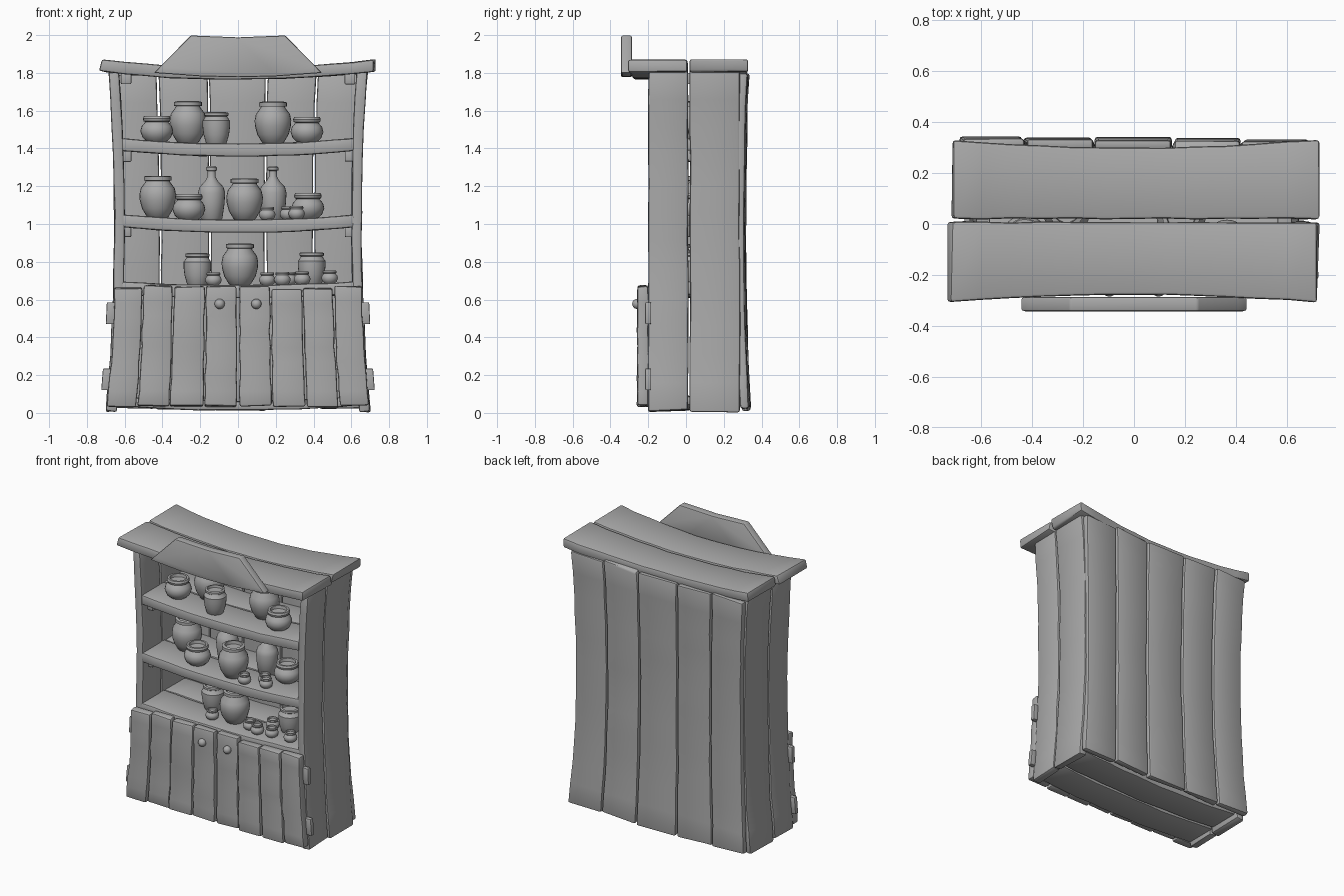
import bpy, bmesh, math, random
from mathutils import Vector

random.seed(4)
if "Cube" in bpy.data.objects:
    bpy.data.objects.remove(bpy.data.objects["Cube"])

GREY = (0.4, 0.4, 0.4, 1)
grey = bpy.data.materials.new("plain grey")
grey.use_nodes = True
grey.diffuse_color = GREY
grey.node_tree.nodes["Principled BSDF"].inputs["Base Color"].default_value = GREY
parts = []


def finish(name, bm, bevel=0.0):
    """Round the hard edges and turn the bmesh into an object."""
    bmesh.ops.recalc_face_normals(bm, faces=bm.faces)
    if bevel:
        hard = [e for e in bm.edges if e.calc_face_angle(0) > 0.6]
        bmesh.ops.bevel(bm, geom=hard, offset=bevel, segments=2, profile=0.5,
                        affect='EDGES', clamp_overlap=True)
        bmesh.ops.recalc_face_normals(bm, faces=bm.faces)
    mesh = bpy.data.meshes.new(name)
    bm.to_mesh(mesh)
    bm.free()
    mesh.materials.append(grey)
    obj = bpy.data.objects.new(name, mesh)
    bpy.context.collection.objects.link(obj)
    parts.append(obj)
    return obj


def plank(name, lo, hi, axis, bend=None, side=1, rings=12, wobble=0.003, ragged=0.009, bevel=0.012):
    """A hand-cut board along one axis, slightly uneven, then bent."""
    bm = bmesh.new()
    u, v = [a for a in range(3) if a != axis]
    loops = []
    for i in range(rings + 1):
        t = i / rings
        edge = [random.uniform(-wobble, wobble) for _ in range(4)]
        loop = []
        for a, b in ((0, 0), (1, 0), (1, 1), (0, 1)):
            co = Vector()
            co[axis] = lo[axis] + t * (hi[axis] - lo[axis])
            if i in (0, rings):
                co[axis] += random.uniform(-ragged, ragged)
            co[u] = (lo, hi)[a][u] + edge[a]
            co[v] = (lo, hi)[b][v] + edge[2 + b]
            if bend:
                co = bend(co)
            co.x *= side
            loop.append(bm.verts.new(co))
        loops.append(loop)
    for p, q in zip(loops, loops[1:]):
        for k in range(4):
            bm.faces.new((p[k], p[k - 1], q[k - 1], q[k]))
    bm.faces.new(loops[0])
    bm.faces.new(loops[-1])
    return finish(name, bm, bevel)


def waist(co):
    """Pull the carcass in at mid height."""
    k = ((co.z - 1) / 0.95) ** 2
    return Vector((co.x * (1 + 0.065 * k), co.y, co.z))


def back_waist(co):
    k = ((co.z - 1) / 0.9) ** 2
    co = waist(co)
    co.y += 0.022 * k
    return co


def drop(x, depth, half):
    return depth * (1 - min(1, (x / half) ** 2))


def sag(depth, half):
    return lambda co: Vector((co.x, co.y, co.z - drop(co.x, depth, half)))


# Side boards, hinges and shelf cleats
for s, label in ((1, "left"), (-1, "right")):
    plank(f"{label}_side_front_board", (0.6, -0.2, 0.01), (0.655, 0.012, 1.81), 2, waist, s)
    plank(f"{label}_side_back_board", (0.6, 0.02, 0.01), (0.655, 0.285, 1.81), 2, waist, s)
    for z in (0.12, 0.47):
        plank(f"{label}_hinge", (0.64, -0.216, z), (0.686, -0.184, z + 0.115), 2,
              waist, s, 1, 0, 0, 0.006)
    for z in (0.93, 1.33, 1.74):
        plank(f"{label}_cleat", (0.565, -0.14, z), (0.62, 0.24, z + 0.06), 1,
              None, s, 2, 0.001, 0.002, 0.006)

# Back boards
back_edges = (-0.65, -0.41, -0.15, 0.145, 0.4, 0.65)
for i, (a, b) in enumerate(zip(back_edges, back_edges[1:])):
    lift = random.uniform(0, 0.012)
    plank("back_board", (a + 0.005, 0.262 + lift, 0.02), (b - 0.005, 0.308 + lift, 1.79), 2,
          back_waist, ragged=0.012)

# Floor boards
for a, b in ((-0.2, 0.03), (0.04, 0.27)):
    plank("floor_board", (-0.64, a, 0.04), (0.64, b, 0.09), 0, sag(0.027, 0.64))

# Shelves
SHELVES = {"low": (0.695, 0.018), "middle": (1.05, 0.028), "high": (1.455, 0.03)}
for label, (top, depth) in SHELVES.items():
    for part, a, b in (("front", -0.2, 0.05), ("back", 0.054, 0.28)):
        plank(f"{label}_shelf_{part}", (-0.615, a, top - 0.068), (0.615, b, top), 0,
              sag(depth, 0.615), ragged=0.003, wobble=0.002)


# Roof boards, hollowed along their outer edge
def roof_bend(co):
    co = sag(0.045, 0.73)(co)
    if abs(co.y) > 0.15:
        co.y -= math.copysign(drop(co.x, 0.032, 0.73), co.y)
    return co


plank("roof_front_board", (-0.725, -0.31, 1.808), (0.725, 0.008, 1.872), 0, roof_bend, ragged=0.012)
plank("roof_back_board", (-0.72, 0.02, 1.808), (0.72, 0.332, 1.872), 0, roof_bend, ragged=0.012)

# Crest board
outline = ((-0.445, 1.8), (-0.41, 1.835), (-0.25, 1.998), (0, 1.988), (0.25, 1.998),
           (0.41, 1.835), (0.445, 1.8), (0.2, 1.782), (0, 1.777), (-0.2, 1.782))
bm = bmesh.new()
face = bm.faces.new([bm.verts.new((x, -0.343, z)) for x, z in outline])
new = bmesh.ops.extrude_face_region(bm, geom=[face])["geom"]
bmesh.ops.translate(bm, vec=(0, 0.056, 0), verts=[g for g in new if isinstance(g, bmesh.types.BMVert)])
finish("crest_board", bm, 0.008)

# Door boards and knobs
door_edges = (0.004, 0.17, 0.34, 0.5, 0.652)
for s, label in ((1, "left"), (-1, "right")):
    for a, b in zip(door_edges, door_edges[1:]):
        top = 0.665 + random.uniform(-0.012, 0.008)
        out = random.uniform(0, 0.01)
        plank(f"{label}_door_board", (a + 0.003, -0.25 - out, 0.035), (b - 0.003, -0.2, top), 2,
              waist, s, 8, 0.004, 0.006, 0.011)
    bm = bmesh.new()
    bmesh.ops.create_uvsphere(bm, u_segments=20, v_segments=12, radius=0.027)
    bmesh.ops.translate(bm, vec=(s * 0.097, -0.258, 0.577), verts=bm.verts)
    finish(f"{label}_door_knob", bm)

# Pottery: radius, height and profile as fractions of them
KINDS = {
    "jar": (0.097, 0.222, ((0, 0), (.5, 0), (.6, .03), (.86, .22), (.98, .42), (1, .55), (.93, .7),
                           (.68, .85), (.66, .88), (.76, .89), (.76, .98), (.58, 1), (.55, .9), (0, .88))),
    "pot": (0.087, 0.133, ((0, 0), (.6, 0), (.86, .15), (1, .4), (.92, .6), (.7, .77), (.8, .8),
                           (.84, .9), (.78, 1), (.62, 1), (.58, .85), (0, .8))),
    "urn": (0.073, 0.168, ((0, 0), (.7, 0), (.76, .04), (.93, .3), (1, .55), (1, .73), (.94, .76),
                           (.78, .87), (.88, .9), (.88, .98), (.7, 1), (.66, .9), (0, .88))),
    "bottle": (0.072, 0.285, ((0, 0), (.7, 0), (.8, .03), (.95, .3), (1, .5), (.88, .61), (.45, .73),
                              (.3, .8), (.28, .91), (.4, .92), (.4, .97), (.28, 1), (0, 1))),
}
KINDS["small_pot"] = (0.044, 0.067, KINDS["pot"][2])


def pottery(kind, shelf, x, y):
    radius, height, profile = KINDS[kind]
    top, depth = SHELVES[shelf]
    bm = bmesh.new()
    verts = [bm.verts.new((r * radius, 0, h * height)) for r, h in profile]
    edges = [bm.edges.new(pair) for pair in zip(verts, verts[1:])]
    bmesh.ops.spin(bm, geom=verts + edges, cent=(0, 0, 0), axis=(0, 0, 1),
                   angle=math.tau, steps=24, use_duplicate=False)
    bmesh.ops.remove_doubles(bm, verts=bm.verts, dist=0.0003)
    bmesh.ops.translate(bm, vec=(x, y, top - drop(x, depth, 0.615) - 0.002), verts=bm.verts)
    finish(f"{shelf}_shelf_{kind}", bm)


PLACES = {
    "high": {"pot": ((-.43, -.05), (.365, -.07)), "jar": ((-.265, .06), (.185, .03)),
             "urn": ((-.115, -.09),)},
    "middle": {"jar": ((-.425, .04), (.035, -.1)), "pot": ((-.26, -.08), (.37, .02)),
               "bottle": ((-.14, .08), (.185, .06)),
               "small_pot": ((.155, -.15), (.265, -.08), (.31, -.13))},
    "low": {"urn": ((-.215, .03), (.39, .02)), "jar": ((.01, -.05),),
            "small_pot": ((-.13, -.1), (.155, -.09), (.235, -.12), (.27, 0), (.34, -.11), (.485, -.11))},
}
for shelf, kinds in PLACES.items():
    for kind, spots in kinds.items():
        for x, y in spots:
            pottery(kind, shelf, x, y)

# Smooth shading with crisp corners
bpy.ops.object.select_all(action='DESELECT')
for obj in parts:
    obj.select_set(True)
bpy.context.view_layer.objects.active = parts[0]
bpy.ops.object.shade_smooth_by_angle(angle=math.radians(35))
